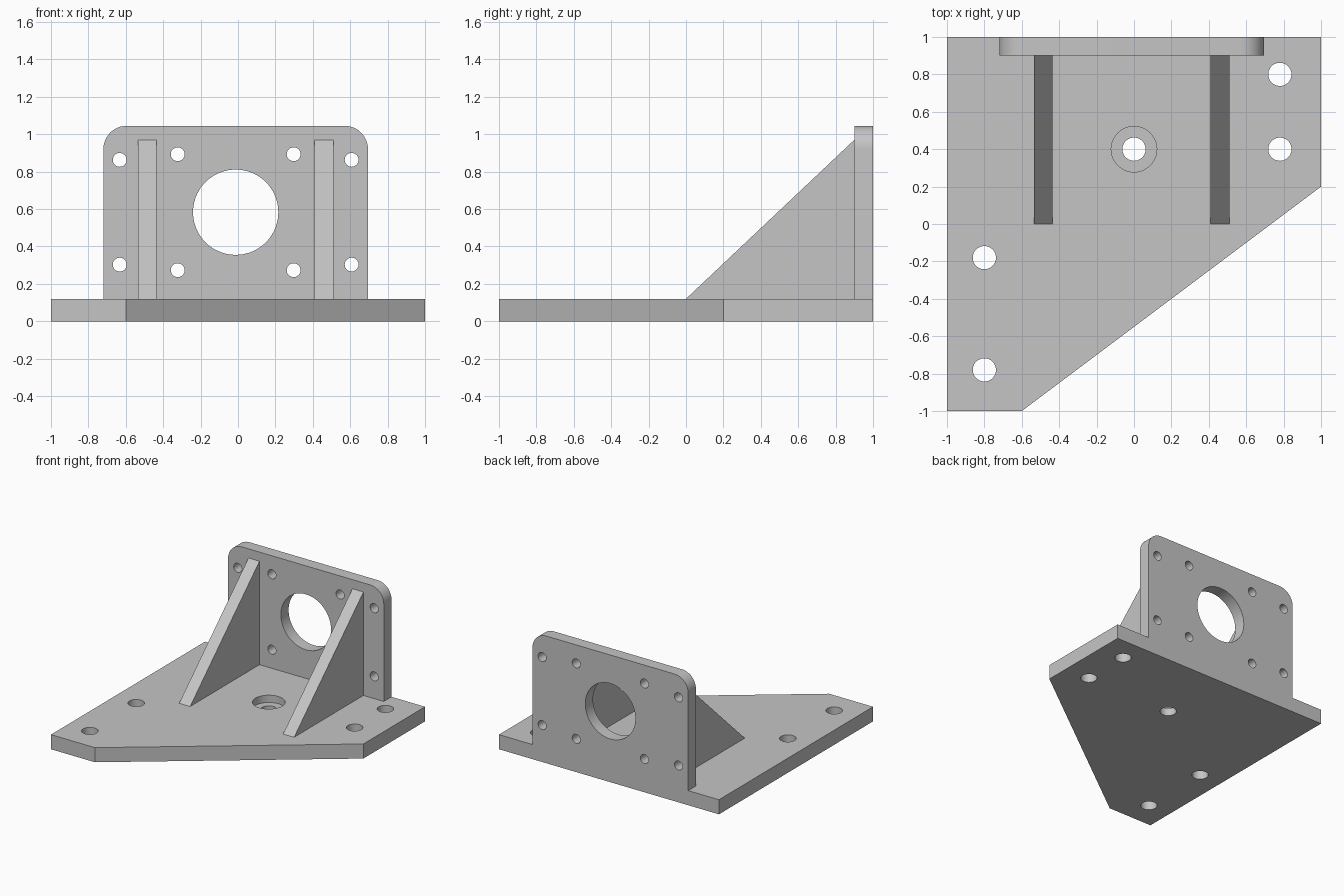
import bpy, bmesh, math
from mathutils import Matrix, Vector

if "Cube" in bpy.data.objects:
    bpy.data.objects.remove(bpy.data.objects["Cube"])

grey = bpy.data.materials.new("machined grey")
grey.diffuse_color = (0.56, 0.56, 0.56, 1)
grey.use_nodes = True
grey.node_tree.nodes["Principled BSDF"].inputs["Base Color"].default_value = grey.diffuse_color


def prism(name, outline, offset):
    """Solid swept from a planar outline along an offset vector."""
    bm = bmesh.new()
    face = bm.faces.new([bm.verts.new(p) for p in outline])
    swept = bmesh.ops.extrude_face_region(bm, geom=[face])["geom"]
    bmesh.ops.translate(bm, vec=Vector(offset),
                        verts=[v for v in swept if isinstance(v, bmesh.types.BMVert)])
    bmesh.ops.recalc_face_normals(bm, faces=bm.faces)
    mesh = bpy.data.meshes.new(name)
    bm.to_mesh(mesh)
    bm.free()
    mesh.materials.append(grey)
    obj = bpy.data.objects.new(name, mesh)
    bpy.context.collection.objects.link(obj)
    return obj


def drill(obj, centre, radius, depth, axis="Z", sides=48):
    """Cut a round hole of the given total depth centred on a point."""
    turn = Matrix.Rotation(math.pi / 2, 4, "X") if axis == "Y" else Matrix()
    bm = bmesh.new()
    bmesh.ops.create_cone(bm, cap_ends=True, segments=sides, radius1=radius,
                          radius2=radius, depth=depth,
                          matrix=Matrix.Translation(centre) @ turn)
    mesh = bpy.data.meshes.new("hole_cutter")
    bm.to_mesh(mesh)
    bm.free()
    mesh.materials.append(grey)
    cutter = bpy.data.objects.new("hole_cutter", mesh)
    cutter.hide_render = True
    bpy.context.collection.objects.link(cutter)
    mod = obj.modifiers.new("hole", "BOOLEAN")
    mod.operation, mod.solver, mod.object = "DIFFERENCE", "EXACT", cutter
    bpy.context.view_layer.objects.active = obj
    bpy.ops.object.modifier_apply(modifier=mod.name)
    bpy.data.objects.remove(cutter)


def smooth(obj):
    bpy.ops.object.select_all(action="DESELECT")
    obj.select_set(True)
    bpy.context.view_layer.objects.active = obj
    bpy.ops.object.shade_smooth_by_angle(angle=math.radians(30))


BASE_H = 0.12

# Base plate with one slanted side
base = prism("base_plate", [(x, y, 0) for x, y in
             ((-1, -1), (-0.6, -1), (1, 0.2), (1, 1), (-1, 1))], (0, 0, BASE_H))

# Mounting holes and the counterbored centre hole
for x, y in ((-0.8, -0.18), (-0.8, -0.78), (0.78, 0.8), (0.78, 0.4), (0, 0.4)):
    drill(base, (x, y, 0.06), 0.062, 0.4)
drill(base, (0, 0.4, BASE_H), 0.122, 0.12)
smooth(base)

# Upright plate with rounded top corners
LEFT, RIGHT, TOP, R = -0.72, 0.695, 1.045, 0.125
outline = [(LEFT, 0.9, BASE_H), (RIGHT, 0.9, BASE_H)]
for cx, start in ((RIGHT - R, 0), (LEFT + R, 90)):
    for i in range(13):
        a = math.radians(start + 90 * i / 12)
        outline.append((cx + R * math.cos(a), 0.9, TOP - R + R * math.sin(a)))
upright = prism("upright_plate", outline, (0, 0.1, 0))

# Large bore and two mirrored bolt patterns
CX, CZ = -0.0125, 0.583
drill(upright, (CX, 0.95, CZ), 0.228, 0.4, "Y", 72)
for dx, dz in ((0.62, 0.28), (0.31, 0.31)):
    for sx in (-1, 1):
        for sz in (-1, 1):
            drill(upright, (CX + sx * dx, 0.95, CZ + sz * dz), 0.037, 0.4, "Y", 32)
smooth(upright)

# Triangular gussets
for name, x in (("left_gusset", -0.535), ("right_gusset", 0.41)):
    prism(name, [(x, 0, BASE_H), (x, 0.9, BASE_H), (x, 0.9, 0.97)], (0.1, 0, 0))
